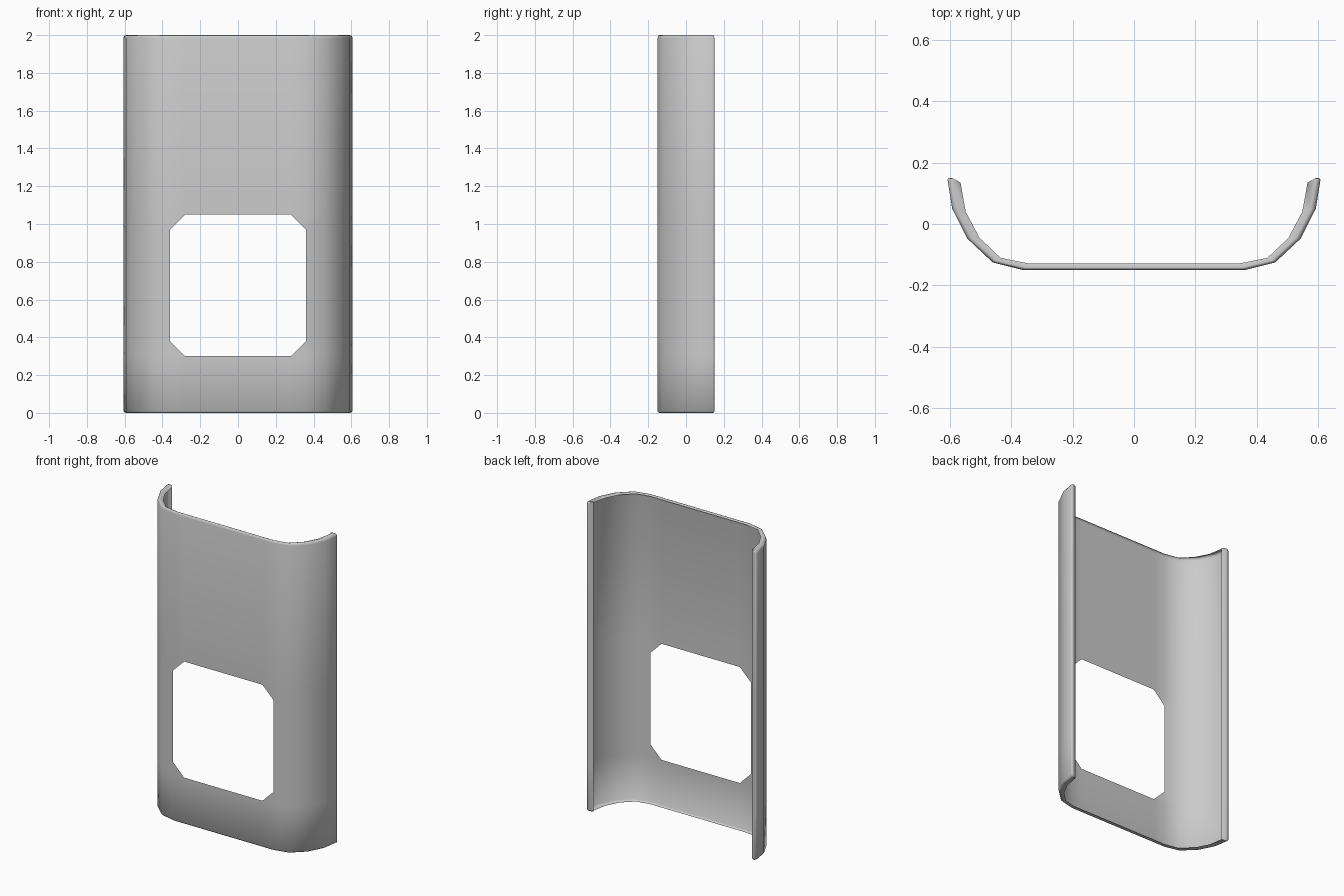
import bpy, bmesh

if "Cube" in bpy.data.objects:
    bpy.data.objects.remove(bpy.data.objects["Cube"])

# Right half of the plan profile: (outer x, y, rim inner x, y)
HALF = [
    (0.28, -0.15, 0.28, -0.128),
    (0.36, -0.15, 0.345, -0.128),
    (0.46, -0.125, 0.435, -0.11),
    (0.543, -0.047, 0.503, -0.045),
    (0.592, 0.05, 0.548, 0.04),
    (0.607, 0.143, 0.565, 0.135),
    # side lip folding inwards
    (0.604, 0.15, 0.565, 0.135),
    (0.59, 0.149, 0.565, 0.135),
    (0.565, 0.135, 0.565, 0.135),
]
COLS = [(-a, b, -c, d) for a, b, c, d in reversed(HALF)] + HALF

# Rows: (height, amount folded towards the rim)
ROWS = [(0.005, 1), (0, 0.3), (0.008, 0), (0.3, 0), (0.38, 0), (0.97, 0),
        (1.05, 0), (1.985, 0), (1.998, 0.15), (2.0, 0.4), (1.993, 1)]

bm = bmesh.new()
grid = [[bm.verts.new((a + (c - a) * t, b + (d - b) * t, z))
         for a, b, c, d in COLS] for z, t in ROWS]

# Window: octagonal opening in the flat front
c0 = len(HALF) - 2
hole_cols, hole_rows = range(c0, c0 + 3), range(3, 6)
for r in range(len(ROWS) - 1):
    for c in range(len(COLS) - 1):
        quad = [grid[r][c], grid[r][c + 1], grid[r + 1][c + 1], grid[r + 1][c]]
        if c in hole_cols and r in hole_rows:
            dc, dr = c - c0 - 1, r - 4
            if dc == 0 or dr == 0:
                continue
            # keep only the corner triangle, dropping the vertex nearest the centre
            quad.remove(grid[r + (dr < 0)][c + (dc < 0)])
        bm.faces.new(quad)

bmesh.ops.remove_doubles(bm, verts=bm.verts, dist=0.0005)
bmesh.ops.dissolve_degenerate(bm, dist=0.0002, edges=bm.edges)
for f in bm.faces:
    f.smooth = True

mesh = bpy.data.meshes.new("curved_shell")
bm.to_mesh(mesh)
bm.free()
shell = bpy.data.objects.new("curved_shell", mesh)
bpy.context.collection.objects.link(shell)
